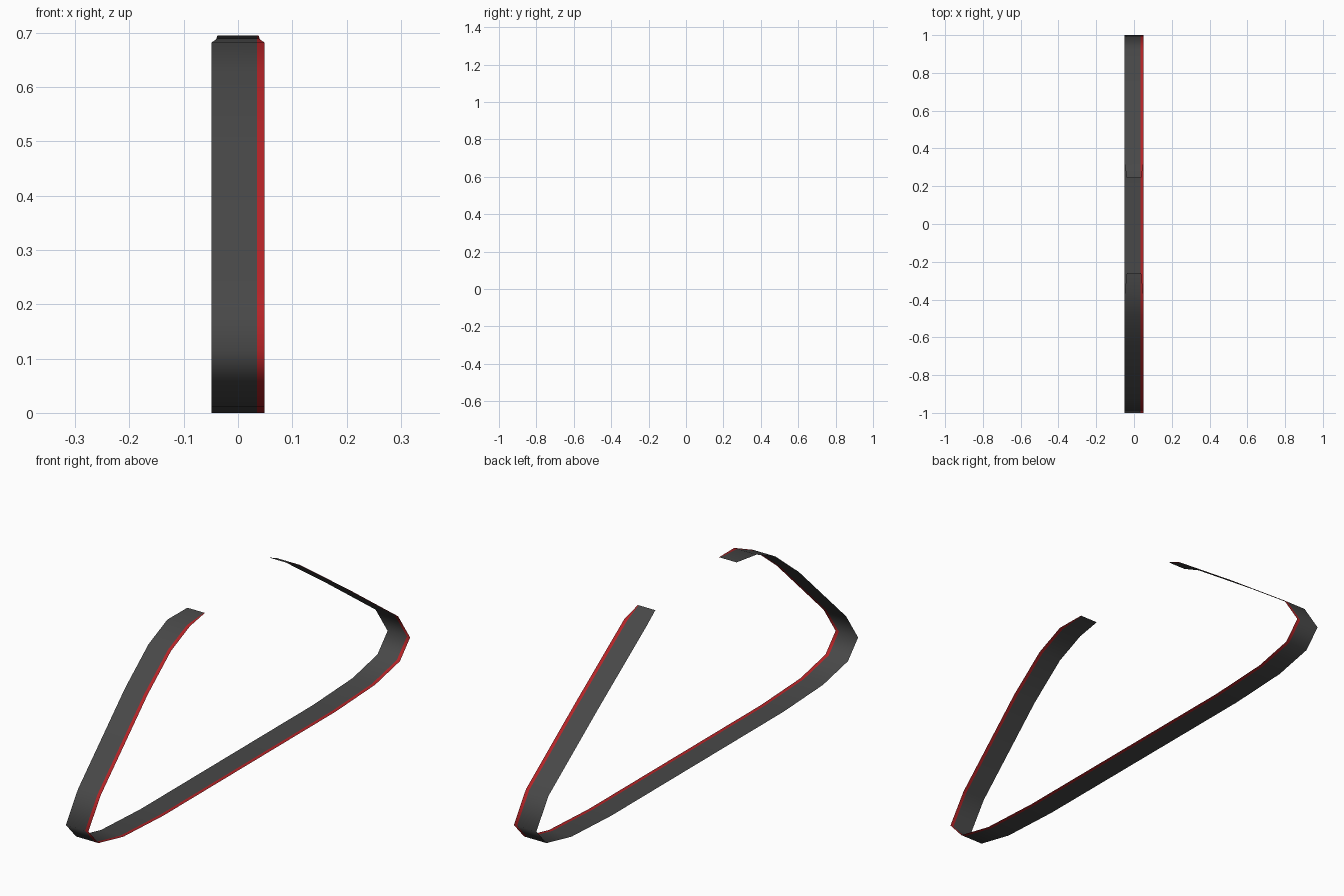
import bpy

if "Cube" in bpy.data.objects:
    bpy.data.objects.remove(bpy.data.objects["Cube"])

def material(name, rgb):
    m = bpy.data.materials.new(name)
    m.diffuse_color = (*rgb, 1)
    m.use_nodes = True
    m.node_tree.nodes["Principled BSDF"].inputs["Base Color"].default_value = m.diffuse_color
    return m

# Side profile (y, z) of the bent band, front tip to back tip
front_arm = [(-.26, .69), (-.369, .682), (-.486, .63), (-.632, .513)]
base_half = [(.925, .227), (1.0, .115), (.937, .046), (.782, .012), (.535, 0)]
back_arm = [(.62, .448), (.315, .662), (.245, .695)]
path = (front_arm + [(-y, z) for y, z in base_half]
        + [(y, z) for y, z in reversed(base_half)] + back_arm)

# Cross-section across x: left edge, stripe seam, right edge; tips are narrower
full, tip = (-.049, .035, .049), (-.038, .035, .038)
verts, faces = [], []
for i, (y, z) in enumerate(path):
    xs = tip if i in (0, len(path) - 1) else full
    verts += [(x, y, z) for x in xs]
for i in range(len(path) - 1):
    for j in range(2):
        a = 3 * i + j
        faces.append((a, a + 3, a + 4, a + 1))

# Open single-sheet band with a coloured edge stripe
mesh = bpy.data.meshes.new("strap_band")
mesh.from_pydata(verts, [], faces)
mesh.materials.append(material("dark grey", (.065, .065, .065)))
mesh.materials.append(material("red stripe", (.46, .017, .02)))
for p in mesh.polygons:
    p.material_index = p.index % 2
    p.use_smooth = True
mesh.flip_normals()
mesh.update()
strap = bpy.data.objects.new("strap_band", mesh)
bpy.context.collection.objects.link(strap)
